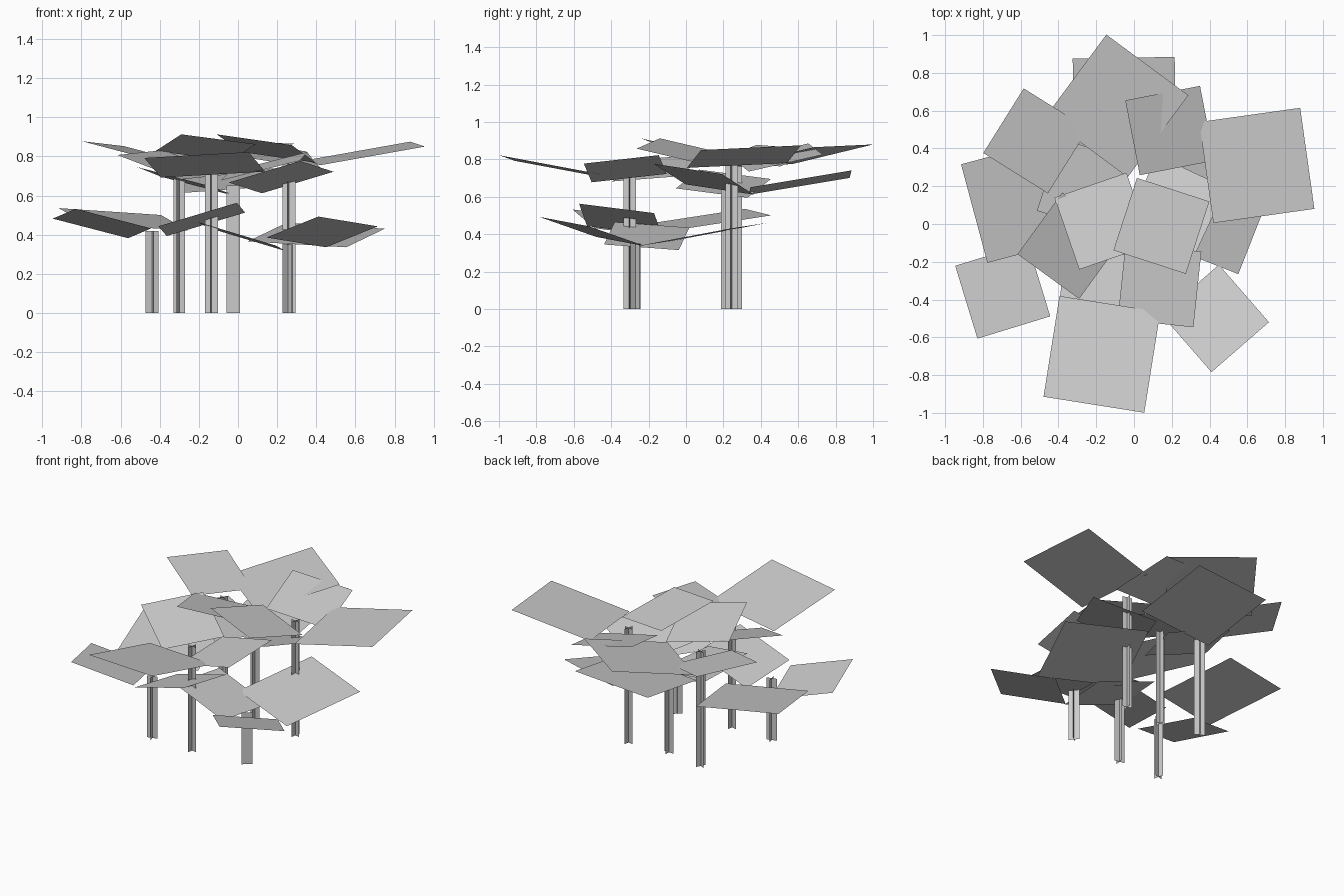
import bpy
from math import radians, cos, sin

if "Cube" in bpy.data.objects:
    bpy.data.objects.remove(bpy.data.objects["Cube"])


def add_mesh(name, verts, faces):
    mesh = bpy.data.meshes.new(name)
    mesh.from_pydata(verts, [], faces)
    obj = bpy.data.objects.new(name, mesh)
    bpy.context.collection.objects.link(obj)
    return obj


def stem(name, x, y, top, turn, half=0.034):
    """Two upright cards crossing at right angles."""
    verts, faces = [], []
    for angle in (turn, turn + 90):
        dx, dy = half * cos(radians(angle)), half * sin(radians(angle))
        n = len(verts)
        verts += [(x - dx, y - dy, 0), (x + dx, y + dy, 0),
                  (x + dx, y + dy, top), (x - dx, y - dy, top)]
        faces.append((n, n + 1, n + 2, n + 3))
    add_mesh(name, verts, faces)


def leaf(name, size, x, y, z, heading, rise, twist):
    """Square card pointing along heading; rises outward, twist lifts its left side."""
    c, s = cos(radians(heading)), sin(radians(heading))
    verts = []
    for u, v in ((-.5, -.5), (.5, -.5), (.5, .5), (-.5, .5)):
        verts.append((x + size * (u * c - v * s), y + size * (u * s + v * c),
                      z + u * rise + v * twist))
    add_mesh(name, verts, [(0, 1, 2, 3)])


def plant(name, x, y, top, turn, *leaves):
    """One stem with a large leaf followed by two small ones."""
    stem(name + "_stem", x, y, top, turn)
    for i, data in enumerate(leaves):
        leaf(f"{name}_leaf_{i + 1}", 0.54 if i == 0 else 0.403, *data)


# Low plants
plant("low_left_plant", -.44, -.29, .42, 15,
      (-.585, .125, .478, 105, .08, .035),
      (-.695, -.355, .457, 197, .10, .05),
      (-.185, -.35, .478, -6, .12, -.05))
plant("low_right_plant", .255, -.27, .35, 38,
      (.40, .085, .398, 68.5, .095, .03),
      (.43, -.50, .414, -49, .107, -.05),
      (.02, -.21, .39, 172, .12, .03))

# Middle plants
plant("front_plant", -.135, -.30, .71, 80,
      (-.17, -.69, .757, 261, .10, .03),
      (.135, -.325, .75, -6, .10, .045),
      (-.335, -.115, .757, 144, .125, -.025))
plant("back_plant", -.025, .22, .65, 0,
      (-.05, .61, .676, 91, .09, -.04),
      (.22, .095, .694, -25, .11, -.055),
      (-.26, .20, .67, 162, .10, .05))

# Tall plants
plant("tall_right_plant", .26, .245, .78, 78,
      (.65, .31, .815, 8, .095, .025),
      (.19, .495, .81, 101, .09, .06),
      (.145, -.01, .84, 252, .09, -.055))
plant("tall_left_plant", -.30, .27, .78, 63,
      (-.09, .625, .82, 53.5, .105, .015),
      (-.52, .44, .82, 148, .09, .025),
      (-.165, .015, .845, 289, .085, -.05))
